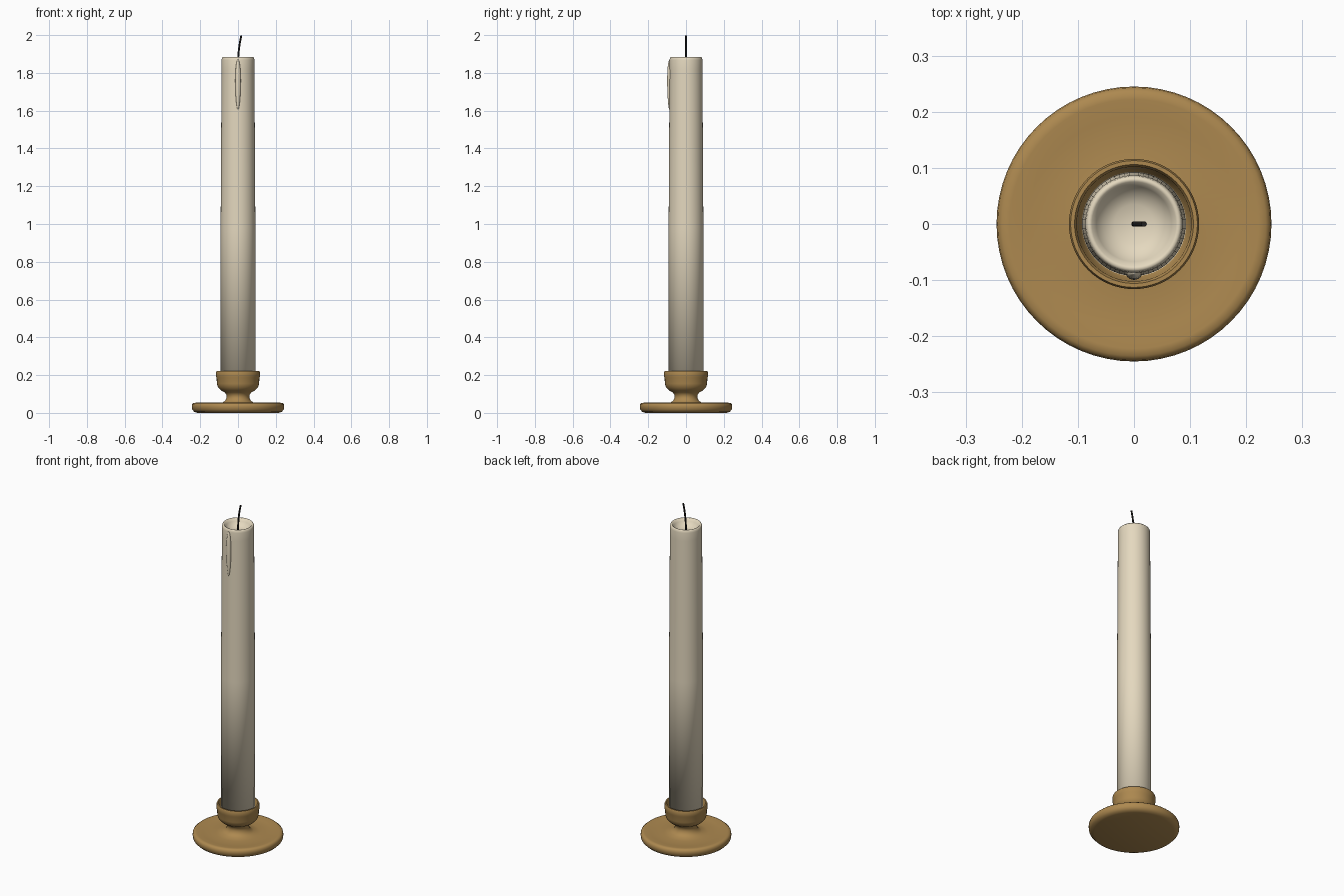
import bpy, bmesh, math
from mathutils import Matrix

cube = bpy.data.objects.get("Cube")
if cube:
    bpy.data.objects.remove(cube, do_unlink=True)


def material(name, rgb, rough=0.6):
    mat = bpy.data.materials.new(name)
    mat.use_nodes = True
    mat.diffuse_color = (*rgb, 1)
    bsdf = mat.node_tree.nodes["Principled BSDF"]
    bsdf.inputs["Base Color"].default_value = (*rgb, 1)
    bsdf.inputs["Roughness"].default_value = rough
    return mat


def finish(name, bm, mat, angle=None):
    bmesh.ops.remove_doubles(bm, verts=bm.verts, dist=1e-5)
    bmesh.ops.recalc_face_normals(bm, faces=bm.faces)
    mesh = bpy.data.meshes.new(name)
    bm.to_mesh(mesh)
    bm.free()
    mesh.materials.append(mat)
    obj = bpy.data.objects.new(name, mesh)
    bpy.context.collection.objects.link(obj)
    bpy.ops.object.select_all(action="DESELECT")
    obj.select_set(True)
    bpy.context.view_layer.objects.active = obj
    if angle:
        bpy.ops.object.shade_smooth_by_angle(angle=math.radians(angle))
    else:
        bpy.ops.object.shade_smooth()
    return obj


def lathe(name, profile, mat, angle=None, steps=64):
    """Spin (radius, height) points around the z axis."""
    bm = bmesh.new()
    verts = [bm.verts.new((r, 0, z)) for r, z in profile]
    edges = [bm.edges.new(pair) for pair in zip(verts, verts[1:])]
    bmesh.ops.spin(bm, geom=verts + edges, cent=(0, 0, 0), axis=(0, 0, 1),
                   angle=math.tau, steps=steps)
    return finish(name, bm, mat, angle)


brass = material("brass", (0.42, 0.25, 0.08), 0.4)
wax = material("cream wax", (0.78, 0.69, 0.52))
char = material("charred wick", (0.015, 0.013, 0.012), 0.9)

# Holder: dished foot, waisted stem and hollow cup
lathe("holder", [
    (0, 0), (0.215, 0), (0.232, 0.006), (0.243, 0.018), (0.245, 0.034),
    (0.243, 0.046), (0.235, 0.053), (0.222, 0.054), (0.19, 0.049),
    (0.12, 0.048), (0.085, 0.053), (0.068, 0.064), (0.06, 0.08),
    (0.06, 0.095), (0.07, 0.108), (0.09, 0.119), (0.106, 0.136),
    (0.112, 0.155), (0.113, 0.185), (0.116, 0.192), (0.116, 0.215),
    (0.113, 0.222), (0.106, 0.222), (0.102, 0.215), (0.098, 0.15),
    (0.09, 0.14), (0, 0.14)], brass, 40)

# Candle: slightly tapered shaft with a melted hollow at the top
lathe("candle", [
    (0, 0.14), (0.093, 0.14), (0.092, 0.98), (0.087, 1.82), (0.087, 1.868),
    (0.085, 1.879), (0.081, 1.884), (0.075, 1.882), (0.067, 1.868),
    (0.055, 1.852), (0.035, 1.842), (0, 1.838)], wax)

# Wax drip: long bead running down the front, fuller near the top
bm = bmesh.new()
bmesh.ops.create_uvsphere(bm, u_segments=20, v_segments=16, radius=1)
for v in bm.verts:
    swell = 1 + 0.15 * v.co.z
    v.co.x *= swell
    v.co.y *= swell
bmesh.ops.transform(bm, verts=bm.verts, matrix=Matrix.Translation((0, -0.087, 1.737))
                    @ Matrix.Diagonal((0.0145, 0.0125, 0.134, 1)))
finish("wax_drip", bm, wax)

# Wick: round cord leaning to the side at its tip
bm = bmesh.new()
rings, sides, radius = 12, 10, 0.005
path = [(0.018 * (i / rings) ** 2.2, 1.832 + 0.167 * i / rings) for i in range(rings + 1)]
loops = []
for x, z in path:
    loops.append([bm.verts.new((x + radius * math.cos(a), radius * math.sin(a), z))
                  for a in (math.tau * k / sides for k in range(sides))])
for low, high in zip(loops, loops[1:]):
    for k in range(sides):
        n = (k + 1) % sides
        bm.faces.new((low[k], low[n], high[n], high[k]))
bm.faces.new(loops[0])
bm.faces.new(loops[-1])
finish("wick", bm, char, 40)
